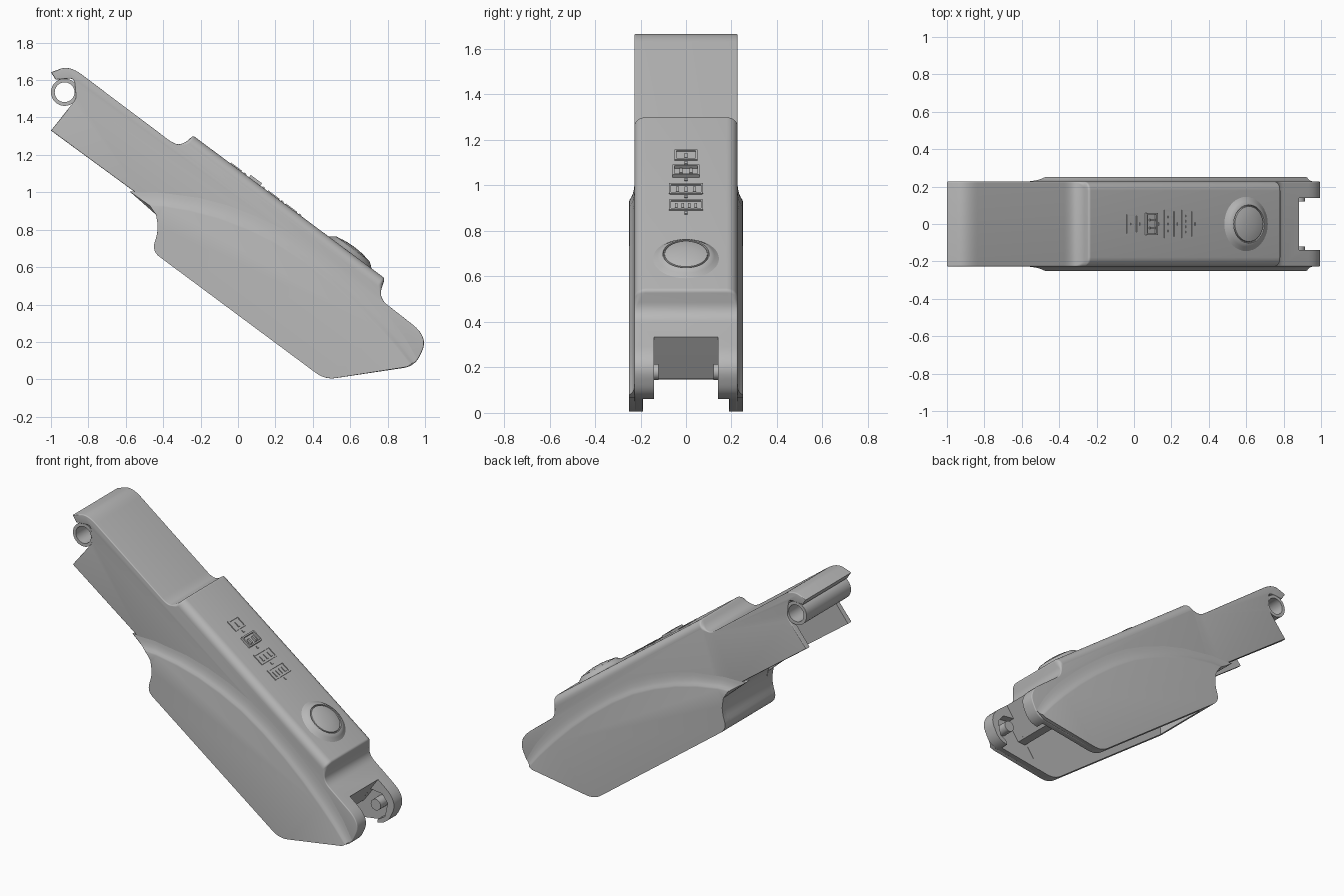
import bpy, bmesh, math
from mathutils import Vector, Matrix

cube = bpy.data.objects.get("Cube")
if cube:
    bpy.data.objects.remove(cube)

grey = bpy.data.materials.new("plain grey")
grey.use_nodes = True
grey.diffuse_color = (0.48, 0.48, 0.48, 1)
grey.node_tree.nodes["Principled BSDF"].inputs["Base Color"].default_value = (0.48, 0.48, 0.48, 1)

TILT = math.radians(36.7)
UP = Vector((math.sin(TILT), math.cos(TILT)))   # deck normal in x, z
DECK = 0.903                                    # deck distance along UP


def rounded(corners, steps=8):
    """Polygon of (x, z, d) corners, each eased over distance d."""
    out = []
    for i, (x, z, d) in enumerate(corners):
        p = Vector((x, z))
        a = Vector(corners[i - 1][:2]) - p
        b = Vector(corners[(i + 1) % len(corners)][:2]) - p
        if d == 0:
            out.append(p)
            continue
        a = p + a.normalized() * min(d, a.length * 0.49)
        b = p + b.normalized() * min(d, b.length * 0.49)
        for k in range(steps + 1):
            t = k / steps
            out.append(a * (1 - t) ** 2 + p * 2 * t * (1 - t) + b * t * t)
    return out


def shade(mesh):
    mesh.shade_smooth()
    mesh.set_sharp_from_angle(angle=math.radians(32))


def finish(name, bm):
    bmesh.ops.recalc_face_normals(bm, faces=bm.faces)
    mesh = bpy.data.meshes.new(name)
    bm.to_mesh(mesh)
    bm.free()
    mesh.materials.append(grey)
    shade(mesh)
    ob = bpy.data.objects.new(name, mesh)
    bpy.context.collection.objects.link(ob)
    return ob


def loft(name, rings):
    """Skin between closed rings of (x, y, z) points and cap both ends."""
    bm = bmesh.new()
    loops = [[bm.verts.new(p) for p in ring] for ring in rings]
    n = len(loops[0])
    for lo, hi in zip(loops, loops[1:]):
        for i in range(n):
            j = (i + 1) % n
            bm.faces.new((lo[i], lo[j], hi[j], hi[i]))
    bm.faces.new(loops[0])
    bm.faces.new(loops[-1])
    return finish(name, bm)


def flat_ring(pts, y):
    return [(p[0], y, p[1]) for p in pts]


def prism(name, pts, half, y=0):
    return loft(name, [flat_ring(pts, y - half), flat_ring(pts, y + half)])


def soft_prism(name, pts, half, steps=6):
    """Clockwise prism with soft rims that grow rounder towards the deck."""
    rings = []
    for k in range(steps + 1):
        a = k / steps * math.pi / 2
        ring = []
        for i, p in enumerate(pts):
            run = (pts[(i + 1) % len(pts)] - pts[i - 1]).normalized()
            normal = Vector((-run.y, run.x))
            t = min(1, max(0, (p.dot(UP) - .82) / .08))
            extra = .042 * t * t * (3 - 2 * t)
            q = p - (normal * .006 + UP * extra) * (1 - math.cos(a))
            ring.append((q.x, half - (.007 + extra) * (1 - math.sin(a)), q.y))
        rings.append(ring)
    mirrored = [[(x, -y, z) for x, y, z in ring] for ring in reversed(rings)]
    return loft(name, mirrored + rings)


def carve(ob, cutters):
    """Subtract the cutters and keep the result."""
    for c in cutters:
        m = ob.modifiers.new("cut", "BOOLEAN")
        m.operation, m.solver, m.object = "DIFFERENCE", "EXACT", c
        c.hide_render = True
    bpy.context.view_layer.update()
    mesh = bpy.data.meshes.new_from_object(ob.evaluated_get(bpy.context.evaluated_depsgraph_get()))
    ob.modifiers.clear()
    ob.data = mesh
    shade(mesh)
    for c in cutters:
        bpy.data.objects.remove(c)


def circle(x, z, r, n=32):
    return [Vector((x + r * math.cos(k * math.tau / n), z + r * math.sin(k * math.tau / n))) for k in range(n)]


# Main housing: arm with hooked lip, raised deck, fork end
body = soft_prism("housing", rounded([
    (-.9, 1.678, .08), (-.335, 1.253, .05), (-.285, 1.262, .04), (-.24, 1.303, .012),
    (.785, .54, .014), (.752, .435, .06), (1.02, .225, .11), (.945, .07, .06),
    (.465, -.002, .06), (-.46, .685, .05), (-.425, .8, .05), (-.44, .92, .09),
    (-1, 1.33, 0), (-.865, 1.5, .02), (-.875, 1.61, .03), (-.975, 1.602, 0), (-1, 1.642, 0)]), .227)

# Hollow the underside: main cavity, arm channel, fork slot, fork pockets
carve(body, [prism("cutter", pts, half) for half, pts in (
    (.19, [(-.36, .4), (-.37, .75), (-.36, .9), (-.22, 1.17), (.69, .49), (.82, .34), (.7, .16), (.66, -.1)]),
    (.192, [(-.52, .9), (-.52, 1.0), (-.42, .95), (-.34, .87), (-.2, 1.1), (-.36, 1.17),
            (-.85, 1.53), (-.9, 1.56), (-1.1, 1.4)]),
    (.14, [(.88, .33), (.95, .43), (1.1, .3), (1.1, -.1), (.6, -.1), (.75, .15)]),
    (.191, [(.5, -.1), (.68, .145), (.75, .15), (.83, .26), (.91, .25), (.95, .2), (.93, .11),
            (.88, .08), (.88, -.1)]),
)])

# Flared side panels: sweeping crest with a hollow fillet above it
sweep = [(-.48, .935), (-.4, .93), (-.25, .905), (-.1, .865), (.05, .808), (.2, .735), (.35, .637),
         (.5, .52), (.63, .405), (.75, .285), (.85, .175), (.925, .08)]
lower = rounded([(.9, .066, 0), (.465, -.002, .06), (-.46, .685, .05), (-.425, .8, .05), (-.438, .88, 0)])
lifts = [Vector((-.1, .07)), Vector((-.03, .075))] + [UP * .085] * (len(sweep) - 4)
lifts += [UP * .07, Vector((.035, .03))]


def panel_ring(y, lift):
    top = [Vector(p) + v * lift for p, v in zip(sweep, lifts)]
    return flat_ring(top + lower, y)


for side, label in ((-1, "right"), (1, "left")):
    loft("side_panel_" + label, [panel_ring(side * y, lift) for y, lift in (
        (.195, 1), (.2265, 1), (.229, .7), (.234, .4), (.241, .17), (.248, .03), (.251, -.1))])
    # Pivot pegs inside the fork
    prism("fork_peg_" + label, circle(.88, .18, .035, 20), .04, side * .16)

# Hinge sleeve under the lip
sleeve = prism("hinge_sleeve", circle(-.927, 1.535, .073), .222)
carve(sleeve, [prism("cutter", circle(-.927, 1.535, .053), .3)])


def on_deck(x):
    """Matrix of a frame lying on the deck at the given x."""
    z = (DECK - x * UP.x) / UP.y
    return Matrix.Translation((x, 0, z)) @ Matrix.Rotation(TILT, 4, "Y")


# Round push button with its raised collar
bm = bmesh.new()
profile = [(.15, -.004), (.138, .003), (.125, .014), (.112, .023), (.102, .025), (.1, .016),
           (.096, .016), (.094, .025), (.07, .031), (.035, .035), (0, .036)]
verts = [bm.verts.new((r, 0, h)) for r, h in profile]
edges = [bm.edges.new(pair) for pair in zip(verts, verts[1:])]
bmesh.ops.spin(bm, geom=verts + edges, cent=(0, 0, 0), axis=(0, 0, 1), angle=math.tau, steps=40)
bmesh.ops.remove_doubles(bm, verts=bm.verts, dist=.0004)
bm.transform(on_deck(.6))
finish("push_button", bm)

# Raised indicator frames along the deck, with dividers and link dots
bm = bmesh.new()


def bar(x, u, v, du, dv, rise):
    m = on_deck(x) @ Matrix.Translation((u, v, 0)) @ Matrix.Diagonal((du, dv, rise * 2, 1))
    bmesh.ops.create_cube(bm, size=1, matrix=m)


for count, (x, half, rise) in enumerate(((-.01, .046, .004), (.09, .055, .014), (.19, .071, .004), (.285, .071, .004))):
    for s in (-1, 1):
        bar(x, s * .033, 0, .009, half * 2, rise)
        bar(x, 0, s * half, .074, .009, rise)
    for k in range(count + 1):
        v = (k + .5) / (count + 1) * 2 - 1
        bar(x, .006, v * half * .8, .034, .012, rise)
    bar(x, .058, 0, .016, .014, .004)
finish("indicator_frames", bm)
